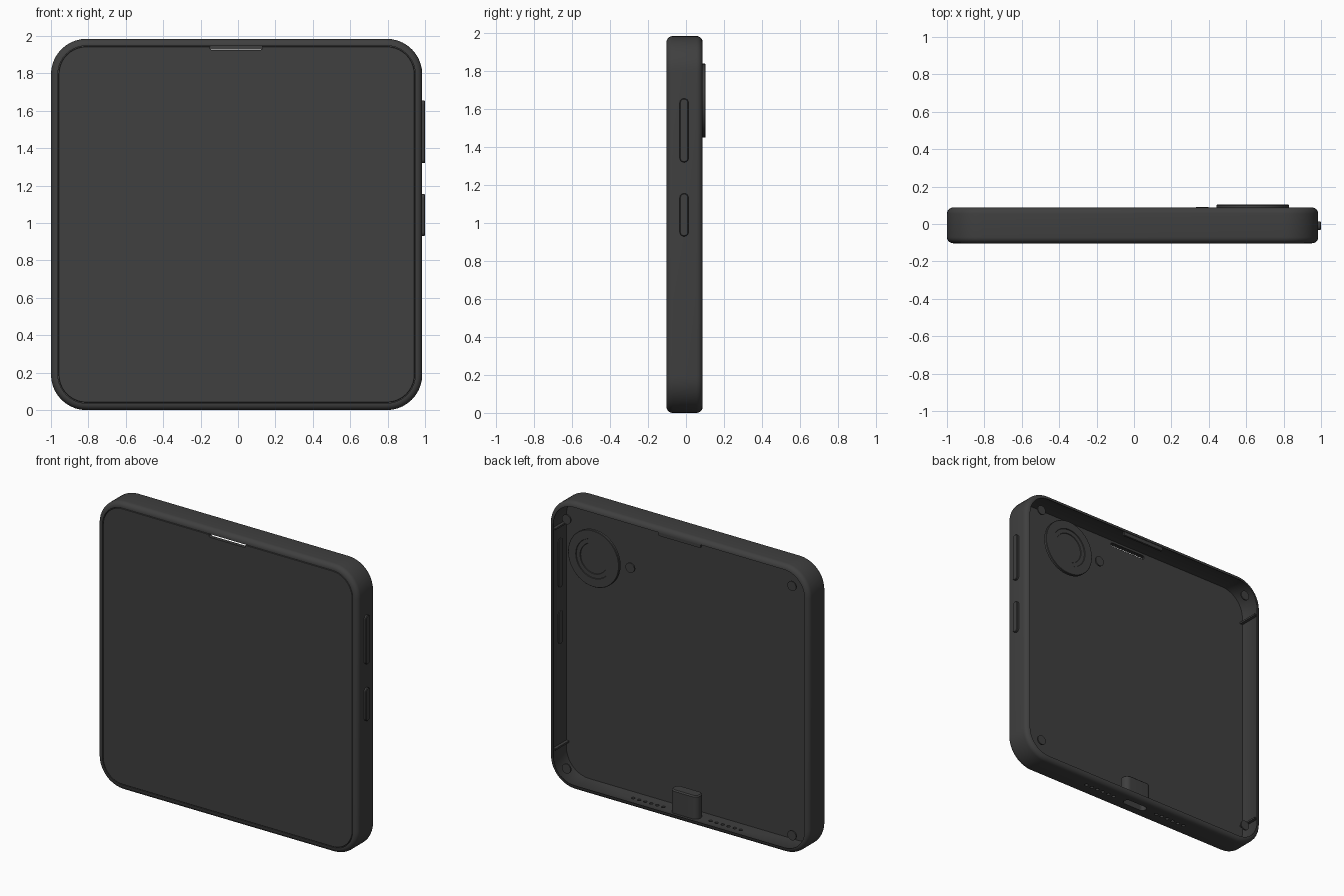
import bpy, bmesh, math
from mathutils import Vector

cube = bpy.data.objects.get("Cube")
if cube:
    bpy.data.objects.remove(cube, do_unlink=True)

mat = bpy.data.materials.new("dark grey")
mat.use_nodes = True
colour = (0.05, 0.05, 0.05, 1)
mat.diffuse_color = colour
mat.node_tree.nodes["Principled BSDF"].inputs["Base Color"].default_value = colour

CX, CZ = -0.0075, 0.9925      # body centre
HALF, CORNER = 0.9925, 0.19   # body half size and corner radius
FRONT, BACK = -0.103, 0.088   # body depth range

# Maps from outline (u, v) and depth d to the model axes
FACING_Y = lambda u, v, d: Vector((u, d, v))
FACING_X = lambda u, v, d: Vector((d, u, v))
FACING_Z = lambda u, v, d: Vector((u, v, d))


def outline(hw, hh, r, steps=10):
    """Points of a rounded rectangle."""
    pts = []
    for k, (sx, sy) in enumerate(((1, 1), (-1, 1), (-1, -1), (1, -1))):
        for i in range(steps + 1):
            a = (k + i / steps) * math.pi / 2
            pts.append((sx * (hw - r) + r * math.cos(a), sy * (hh - r) + r * math.sin(a)))
    return pts


def loft(bm, hw, hh, r, rings, centre, facing, closed=False):
    """Join rounded outlines given as (inset, depth) pairs."""
    loops = []
    for inset, d in rings:
        pts = outline(hw - inset, hh - inset, max(r - inset, 0.002))
        loops.append([bm.verts.new(facing(u + centre[0], v + centre[1], d)) for u, v in pts])
    pairs = list(zip(loops, loops[1:]))
    if closed:
        pairs.append((loops[-1], loops[0]))
    else:
        bm.faces.new(loops[0])
        bm.faces.new(loops[-1])
    for a, b in pairs:
        for i in range(len(a)):
            j = (i + 1) % len(a)
            bm.faces.new((a[i], a[j], b[j], b[i]))


def finish(name, bm, cutter=False):
    bmesh.ops.remove_doubles(bm, verts=bm.verts, dist=0.00005)
    bmesh.ops.recalc_face_normals(bm, faces=bm.faces)
    mesh = bpy.data.meshes.new(name)
    bm.to_mesh(mesh)
    bm.free()
    mesh.materials.append(mat)
    obj = bpy.data.objects.new(name, mesh)
    bpy.context.collection.objects.link(obj)
    if cutter:
        obj.hide_render = True
        obj.hide_set(True)
    else:
        bpy.ops.object.select_all(action='DESELECT')
        obj.select_set(True)
        bpy.context.view_layer.objects.active = obj
        bpy.ops.object.shade_smooth_by_angle(angle=math.radians(35))
    return obj


def part(name, hw, hh, r, rings, centre, facing=FACING_Y, closed=False, cutter=False):
    bm = bmesh.new()
    loft(bm, hw, hh, r, rings, centre, facing, closed)
    return finish(name, bm, cutter)


def cut(obj, cutter):
    mod = obj.modifiers.new("cut", 'BOOLEAN')
    mod.operation = 'DIFFERENCE'
    mod.solver = 'EXACT'
    mod.object = cutter


# Frame: thin wall with rounded front and back edges, open at the back
F = 0.033
arc = [math.pi / 2 * i / 6 for i in range(7)]
rings = [(0.037, FRONT)]
rings += [(F - F * math.sin(a), FRONT + F - F * math.cos(a)) for a in arc]
rings += [(F - F * math.cos(a), BACK - F + F * math.sin(a)) for a in arc]
rings += [(F, BACK - 0.006), (0.018, 0.06), (0.018, -0.084), (0.037, -0.084)]
frame = part("frame", HALF, HALF, CORNER, rings, (CX, CZ), closed=True)

# Screen with a fine groove round it, and the inner plate behind it
screen = part("screen", HALF, HALF, CORNER,
              [(0.041, -0.086), (0.041, -0.1), (0.043, -0.102)], (CX, CZ))
plate = part("inner_plate", HALF, HALF, CORNER,
             [(0.019, -0.0855), (0.019, -0.076)], (CX, CZ))

# Earpiece slot through the screen, with a strip behind it
slot = part("earpiece_cutter", 0.14, 0.013, 0.012, [(0, -0.2), (0, 0)],
            (-0.01, 1.938), cutter=True)
for obj in (screen, plate):
    cut(obj, slot)
part("earpiece_strip", 0.16, 0.017, 0.004, [(0, 0.07), (0, 0.084)], (-0.01, 1.944))

# Charging port housing, and openings in the bottom wall
port_box = part("port_housing", 0.105, 0.04, 0.036, [(0, 0.012), (0, 0.17), (0.008, 0.178)],
                (CX, 0), FACING_Z)
port = part("port_cutter", 0.09, 0.027, 0.026, [(0, -0.1), (0, 0.13)],
            (CX, 0), FACING_Z, cutter=True)
cut(frame, port)
cut(port_box, port)
bm = bmesh.new()
for side in (-1, 1):
    for i in range(6):
        loft(bm, 0.012, 0.012, 0.012, [(0, -0.1), (0, 0.1)],
             (CX + side * (0.18 + 0.046 * i), 0), FACING_Z)
cut(frame, finish("speaker_cutter", bm, cutter=True))

# Side buttons, set through the wall
for name, z, half in (("volume_button", 1.488, 0.168), ("power_button", 1.043, 0.113)):
    part(name, 0.023, half, 0.022, [(0, 0.962), (0, 0.996), (0.004, 1.0)],
         (-0.01, z), FACING_X)

# Ribs across the inner side walls
for side, word in ((-1, "right"), (1, "left")):
    for level, end in ((-0.76, "lower"), (0.76, "upper")):
        d = CX + side * 0.965
        part(f"{word}_{end}_rib", 0.075, 0.006, 0.002, [(0, d - 0.011), (0, d + 0.011)],
             (-0.005, CZ + level), FACING_X)

# Corner screws
for sx, wx in ((-1, "right"), (1, "left")):
    for sz, wz in ((-1, "lower"), (1, "upper")):
        part(f"{wx}_{wz}_screw", 0.033, 0.033, 0.033, [(0, 0.078), (0, 0.087)],
             (CX + sx * 0.86, CZ + sz * 0.86))

# Rear camera: stepped rings round a lens, and the flash beside it
part("rear_camera", 0.195, 0.195, 0.195,
     [(0, 0.084), (0, 0.1), (0.003, 0.103), (0.06, 0.103), (0.062, 0.098),
      (0.09, 0.098), (0.092, 0.094)], (0.635, 1.645))
part("flash", 0.034, 0.034, 0.034, [(0, 0.08), (0, 0.09)], (0.365, 1.65))
